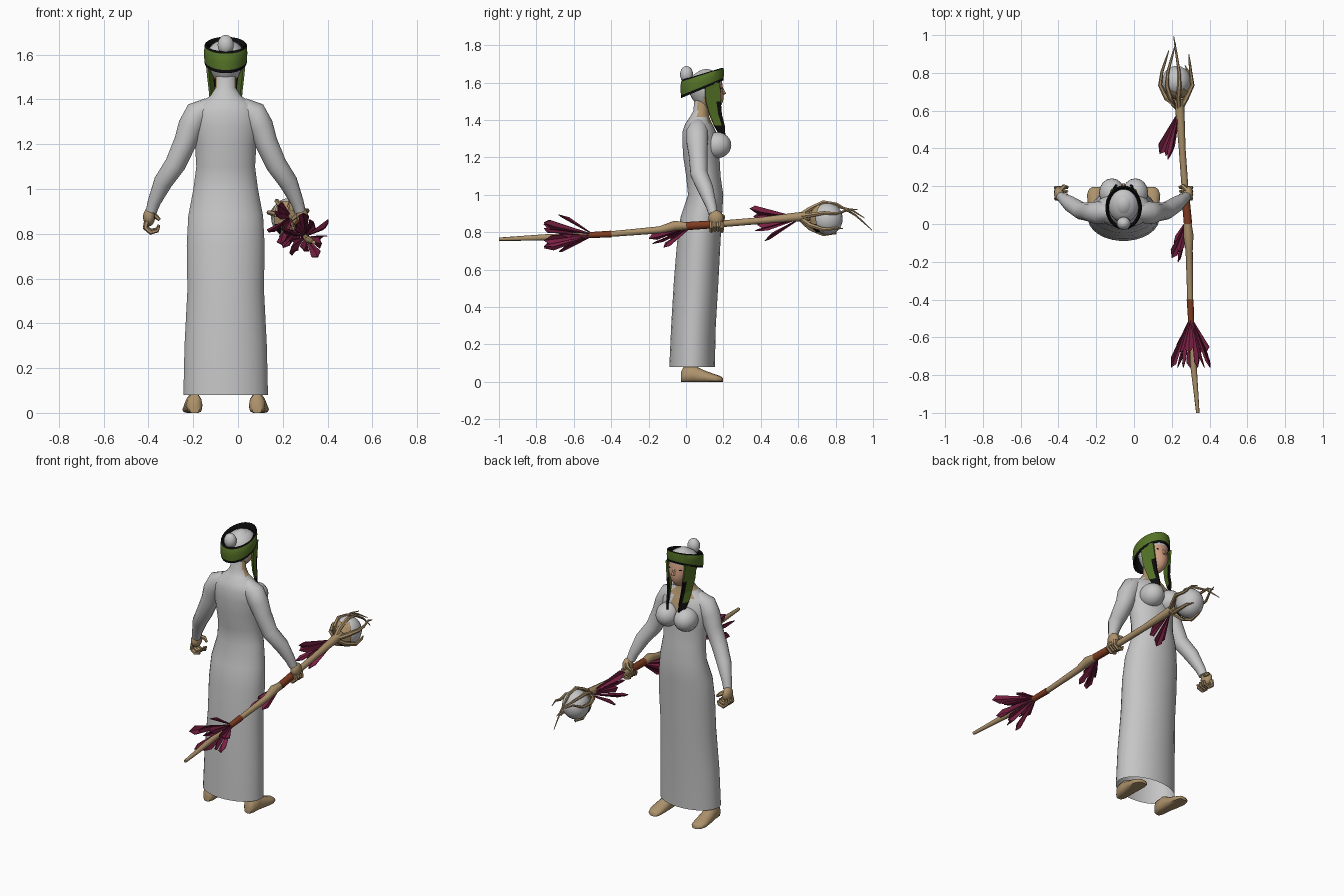
import bpy, bmesh, math
from mathutils import Vector, Matrix

if "Cube" in bpy.data.objects:
    bpy.data.objects.remove(bpy.data.objects["Cube"])

CX = -0.055  # the figure's own centre line


def material(name, r, g, b):
    m = bpy.data.materials.new(name)
    m.use_nodes = True
    m.diffuse_color = (r, g, b, 1)
    m.node_tree.nodes["Principled BSDF"].inputs["Base Color"].default_value = (r, g, b, 1)
    return m


GREY = material("pale grey", 0.56, 0.56, 0.56)
TAN = material("tan wood and skin", 0.42, 0.29, 0.15)
PEACH = material("face peach", 0.62, 0.34, 0.22)
GREEN = material("moss green", 0.09, 0.17, 0.02)
BLACK = material("black", 0.004, 0.004, 0.004)
WINE = material("wine red", 0.19, 0.015, 0.055)
RUST = material("rust binding", 0.22, 0.045, 0.015)


def finish(name, bm, mats, rule=None, smooth=True, recalc=True):
    if recalc:
        bmesh.ops.recalc_face_normals(bm, faces=bm.faces)
    if rule:
        bm.normal_update()
        for f in bm.faces:
            f.material_index = rule(f.calc_center_median(), f.normal)
    me = bpy.data.meshes.new(name)
    bm.to_mesh(me)
    bm.free()
    for m in mats:
        me.materials.append(m)
    ob = bpy.data.objects.new(name, me)
    bpy.context.collection.objects.link(ob)
    if smooth:
        bpy.ops.object.select_all(action="DESELECT")
        ob.select_set(True)
        bpy.context.view_layer.objects.active = ob
        bpy.ops.object.shade_smooth_by_angle(angle=math.radians(50))
    return ob


def skin(bm, rings, caps=True):
    rows = [[bm.verts.new(p) for p in r] for r in rings]
    n = len(rows[0])
    for a, b in zip(rows, rows[1:]):
        for i in range(n):
            bm.faces.new((a[i], a[(i + 1) % n], b[(i + 1) % n], b[i]))
    if caps:
        bm.faces.new(rows[0])
        bm.faces.new(rows[-1])


def oval(cx, cy, rx, ry, zfun, n):
    pts = []
    for i in range(n):
        a = math.tau * (i + 0.5) / n
        y = cy + ry * math.sin(a)
        pts.append((cx + rx * math.cos(a), y, zfun(y)))
    return pts


def tube(bm, path, n=8):
    """Tapered tube through (x, y, z, radius) stations."""
    pts = [Vector(p[:3]) for p in path]
    rings = []
    for i, p in enumerate(path):
        d = pts[min(i + 1, len(pts) - 1)] - pts[max(i - 1, 0)]
        ref = Vector((0, 1, 0)) if abs(d.normalized().y) < 0.75 else Vector((0, 0, 1))
        u = d.cross(ref).normalized()
        v = d.cross(u).normalized()
        rings.append([pts[i] + p[3] * (u * math.cos(t) + v * math.sin(t))
                      for t in (math.tau * k / n for k in range(n))])
    skin(bm, rings)


def ball(bm, c, r, seg=16, tilt=0):
    m = Matrix.Translation(c) @ Matrix.Rotation(tilt, 4, "X") @ Matrix.Diagonal((*r, 1))
    bmesh.ops.create_uvsphere(bm, u_segments=seg, v_segments=seg * 3 // 4, radius=1, matrix=m)


# Long dress and collar: z, half width, back y, front y
profile = [(0.08, .19, -.09, .155), (0.3, .185, -.08, .16), (0.55, .172, -.065, .175),
           (0.75, .175, -.048, .185), (0.88, .168, -.03, .193), (1.0, .145, .01, .2),
           (1.1, .132, 0, .185), (1.2, .138, -.015, .18), (1.28, .15, -.02, .175),
           (1.34, .15, -.018, .16), (1.38, .125, -.005, .14), (1.415, .07, .02, .125),
           (1.45, .047, .04, .12), (1.54, .045, .045, .125)]
bm = bmesh.new()
skin(bm, [oval(CX, (b + f) / 2, w, (f - b) / 2, lambda y, z=z: z, 28) for z, w, b, f in profile],
     caps=False)
finish("dress", bm, [GREY, TAN],
       lambda c, n: int(c.z > 1.28 and c.y > (.1 if c.z < 1.42 else .065)
                        and abs(c.x - CX) < .03 + (c.z - 1.28) * .35))

# Bust
bm = bmesh.new()
for s in (-1, 1):
    ball(bm, (CX + s * .062, .165, 1.265), (.068, .077, .07))
finish("bust", bm, [GREY])

for s, side in ((-1, "right"), (1, "left")):
    X = lambda x: CX + s * x
    # Sleeve
    bm = bmesh.new()
    tube(bm, [(X(.07), .065, 1.365, .045), (X(.125), .06, 1.335, .06), (X(.155), .06, 1.28, .058),
              (X(.18), .065, 1.21, .051), (X(.225), .07, 1.11, .047), (X(.28), .105, 1.03, .042),
              (X(.32), .135, .94, .029), (X(.332), .145, .9, .025)], 14)
    finish(side + "_sleeve", bm, [GREY])
    # Hand with curled fingers and thumb
    bm = bmesh.new()
    ball(bm, (X(.342), .16, .875), (.027, .04, .042), 12, .3)
    for i in range(4):
        y = .135 + i * .019
        z = .835 - abs(i - 1.5) * .006
        tube(bm, [(X(.352), y, z + .03, .012), (X(.358), y, z, .012), (X(.335), y, z - .02, .011),
                  (X(.305), y, z - .012, .009), (X(.298), y, z + .008, .006)], 6)
    tube(bm, [(X(.34), .175, .895, .014), (X(.315), .2, .88, .012), (X(.295), .195, .862, .007)], 6)
    finish(side + "_hand", bm, [TAN])
    # Foot: y, centre x, half width, top z
    bm = bmesh.new()
    rings = []
    for y, x, w, top in [(-.028, .14, .022, .05), (-.01, .14, .036, .085), (.04, .142, .038, .09),
                         (.1, .147, .042, .06), (.155, .15, .044, .04), (.185, .148, .035, .03),
                         (.197, .145, .02, .02)]:
        rings.append([(X(x + w * math.cos(t)), y, max(0, top * (.4 + .6 * math.sin(t))))
                      for t in (math.tau * k / 12 for k in range(12))])
    skin(bm, rings)
    finish(side + "_foot", bm, [TAN])

# Head: face in front, hair behind
bm = bmesh.new()
ball(bm, (CX, .105, 1.56), (.078, .092, .112), 24, -.12)
for v in bm.verts:  # narrow the jaw and bring the chin forward
    t = max(0, (1.56 - v.co.z) / .12)
    v.co.x = CX + (v.co.x - CX) * (1 - .3 * t)
    v.co.y += .035 * t
finish("head", bm, [GREY, PEACH], lambda c, n: int(c.z < 1.625 and c.y > .1))
bm = bmesh.new()
tube(bm, [(CX, .19, 1.575, .007), (CX, .205, 1.54, .012), (CX, .19, 1.528, .008)], 6)
finish("nose", bm, [PEACH])
bm = bmesh.new()
for s in (-1, 1):
    ball(bm, (CX + s * .03, .182, 1.568), (.014, .008, .006), 8)
finish("eyes", bm, [BLACK])
bm = bmesh.new()
ball(bm, (CX, .1, 1.6), (.082, .095, .064), 20, .25)
finish("hair_crown", bm, [GREY])
bm = bmesh.new()
ball(bm, (CX, .003, 1.643), (.037, .035, .045), 14)
finish("hair_bun", bm, [GREY])

# Tilted headband with dark hems and lining
band = [(.082, .103, 1.522, .42), (.094, .113, 1.515, .42), (.096, .115, 1.53, .41),
        (.097, .117, 1.565, .37), (.095, .115, 1.603, .32), (.089, .107, 1.612, .3),
        (.078, .097, 1.6, .3), (.082, .103, 1.522, .42)]
bm = bmesh.new()
skin(bm, [oval(CX, .087, rx, ry, lambda y, z=z, k=k: z + k * (y + .03), 28)
          for rx, ry, z, k in band], caps=False)
for i, f in enumerate(bm.faces):
    f.material_index = int(i // 28 not in (2, 3))
finish("headband", bm, [GREEN, BLACK])

# Hanging headband ends with dark tips and dark front fold
for s, side in ((-1, "right"), (1, "left")):
    bm = bmesh.new()
    for z, y0, y1, out in [(1.6, .1, .18, .088), (1.5, .105, .185, .078), (1.43, .125, .19, .07),
                           (1.37, .15, .205, .066), (1.315, .185, .208, .062)]:
        row = []
        for k in (0, .7, 1):
            row.append(bm.verts.new((CX + s * (out - .025 * k), y0 + (y1 - y0) * k, z)))
        if z < 1.6:
            for j in (0, 1):
                bm.faces.new((last[j], last[j + 1], row[j + 1], row[j]))
        last = row
    ob = finish(side + "_headband_tie", bm, [GREEN, BLACK],
                lambda c, n: int(c.z < 1.36 or (c.y > .168 and c.z < 1.48)), smooth=False)
    mod = ob.modifiers.new("cloth", "SOLIDIFY")
    mod.thickness = .01
    mod.offset = 0

# Staff shaft
bm = bmesh.new()
tube(bm, [(.338, -1, .762, .009), (.315, -.75, .772, .017), (.302, -.52, .784, .013),
          (.297, -.4, .79, .015), (.292, -.14, .812, .019), (.288, -.06, .834, .027),
          (.283, .02, .832, .019), (.272, .16, .842, .018), (.255, .4, .862, .018),
          (.243, .6, .882, .024), (.238, .66, .885, .026)], 8)
finish("staff_shaft", bm, [TAN])
bm = bmesh.new()
tube(bm, [(.303, -.52, .784, .016), (.297, -.4, .79, .018)], 8)
tube(bm, [(.286, .0, .832, .022), (.272, .15, .842, .021)], 8)
finish("staff_bindings", bm, [RUST])

# Orb with its cup and long claws
orb = Vector((.225, .755, .872))
bm = bmesh.new()
ball(bm, orb, (.077, .083, .086), 20)
finish("orb", bm, [GREY])
bm = bmesh.new()
ball(bm, orb, (.084, .096, .091), 14)
bmesh.ops.delete(bm, geom=[f for f in bm.faces if f.calc_center_median().y > orb.y - .045],
                 context="FACES")
finish("orb_cup", bm, [TAN, BLACK],
       lambda c, n: int(c.y > orb.y - .075 and c.z < orb.z - .02), smooth=False, recalc=False)
bm = bmesh.new()
for ang, tip in ((80, (.21, .995, .81)), (20, (.29, .9, .9)), (165, (.185, .92, .92)),
                 (125, (.22, .955, .875)), (-40, (.27, .84, .82)), (-110, (.2, .8, .785))):
    a = math.radians(ang)
    path = [(.24, .6, .882, .014)]
    for dy, k, r in ((-.09, .055, .013), (-.02, .09, .011), (.05, .08, .008)):
        path.append((orb.x + k * math.cos(a), orb.y + dy, orb.z + k * math.sin(a), r))
    if ang > 0:
        path.append((*(Vector(path[-1][:3]).lerp(Vector(tip), .55) + Vector((0, 0, .015))), .006))
    path.append((*tip, .002))
    tube(bm, path, 6)
finish("orb_claws", bm, [TAN])


# Feather tufts: folded leaf blades from one base
def tuft(name, base, tips, width):
    bm = bmesh.new()
    b = Vector(base)
    for k, t in enumerate(tips):
        d = Vector(t) - b
        u = d.cross(Vector((0, 0, 1))).normalized()
        u = Matrix.Rotation(k * 1.1, 3, d.normalized()) @ u
        w = d.cross(u).normalized()
        mid = bm.verts.new(b + d * .75 + w * width * .3)
        p = [bm.verts.new(q) for q in (b, b + d * .83 + u * width * .5, b + d,
                                       b + d * .9 - u * width * .5)]
        bm.faces.new((p[0], p[1], p[2], mid))
        bm.faces.new((p[0], mid, p[2], p[3]))
    ob = finish(name, bm, [WINE], smooth=False)
    ob.modifiers.new("blade", "SOLIDIFY").thickness = .004


ring = []
for i in range(11):
    a = math.tau * i / 11
    r = .115 if i % 2 else .075
    ring.append((.308 + r * math.cos(a), -.76 + .08 * (i % 3 == 0), .792 + r * .9 * math.sin(a)))
tuft("tail_feathers", (.301, -.49, .786), ring, .05)
tuft("grip_feathers", (.284, .03, .83),
     [(.2, -.18, .74), (.235, -.2, .765), (.25, -.12, .72), (.24, -.15, .8), (.21, -.1, .775)], .04)
tuft("head_feathers", (.243, .61, .875),
     [(.135, .37, .81), (.18, .34, .925), (.17, .36, .885), (.19, .42, .755), (.2, .38, .84)], .05)
